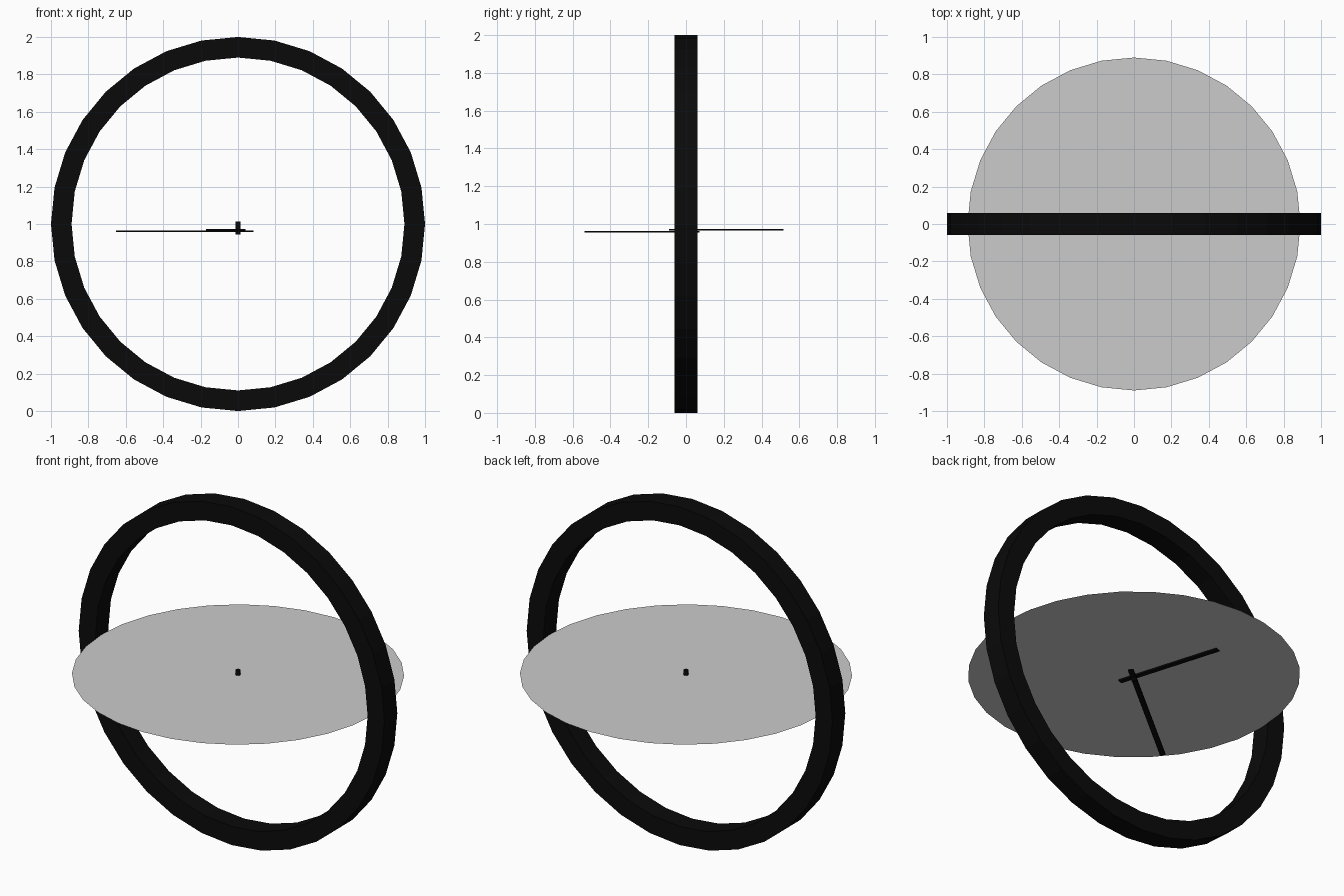
import bpy, bmesh, math

if "Cube" in bpy.data.objects:
    bpy.data.objects.remove(bpy.data.objects["Cube"])

SEG = 32
CZ = 1.0


def material(name, color):
    m = bpy.data.materials.new(name)
    m.diffuse_color = color
    m.use_nodes = True
    m.node_tree.nodes["Principled BSDF"].inputs["Base Color"].default_value = m.diffuse_color
    return m


def make(name, bm, mat=None):
    me = bpy.data.meshes.new(name)
    bm.to_mesh(me)
    bm.free()
    ob = bpy.data.objects.new(name, me)
    bpy.context.collection.objects.link(ob)
    if mat:
        me.materials.append(mat)
    return ob


black = material("black", (0.003, 0.003, 0.003, 1))

# Upright rim: rectangular section swept around the y axis
bm = bmesh.new()
section = [(1.0, -0.06), (1.0, 0.06), (0.89, 0.06), (0.89, -0.06)]
loops = []
for i in range(SEG):
    a = math.tau * i / SEG
    loops.append([bm.verts.new((r * math.cos(a), y, CZ + r * math.sin(a))) for r, y in section])
for i in range(SEG):
    p, q = loops[i], loops[(i + 1) % SEG]
    for j in range(4):
        k = (j + 1) % 4
        bm.faces.new((p[j], p[k], q[k], q[j]))
bmesh.ops.recalc_face_normals(bm, faces=bm.faces)
make("rim", bm, black)

# Flat dial lying level inside the rim
bm = bmesh.new()
bmesh.ops.create_circle(bm, cap_ends=True, segments=SEG, radius=0.89)
dial = make("dial", bm)
dial.location.z = 0.985


# Hands hang below the dial
def hand(name, angle, tip, tail, width, z):
    bm = bmesh.new()
    bmesh.ops.create_cube(bm, size=1)
    for v in bm.verts:
        v.co.x = tip if v.co.x > 0 else -tail
        v.co.y *= width
        v.co.z *= 0.008
    ob = make(name, bm, black)
    ob.location.z = z
    ob.rotation_euler.z = math.radians(angle)


hand("minute_hand", 219.3, 0.83, 0.095, 0.03, 0.96)
hand("hour_hand", 107, 0.535, 0.09, 0.03, 0.97)

# Centre pin through the dial
bm = bmesh.new()
bmesh.ops.create_cone(bm, cap_ends=True, segments=12, radius1=0.014, radius2=0.014, depth=0.068)
pin = make("centre_pin", bm, black)
pin.location.z = 0.979
